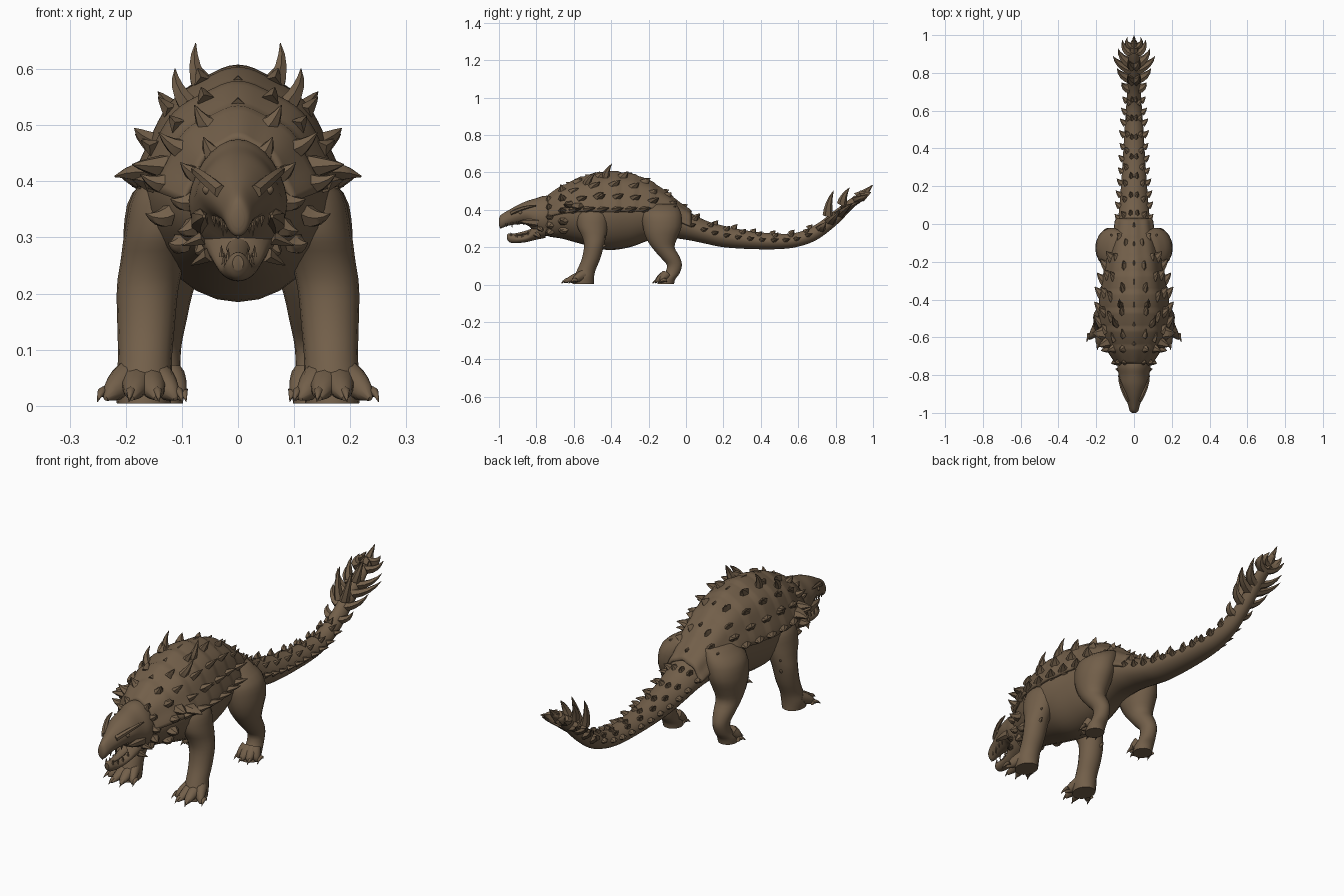
import bpy, bmesh, math, random
from mathutils import Vector

random.seed(4)
if "Cube" in bpy.data.objects:
    bpy.data.objects.remove(bpy.data.objects["Cube"])

hide = bpy.data.materials.new("brown_hide")
hide.use_nodes = True
hide.diffuse_color = (0.17, 0.115, 0.068, 1)
hide.node_tree.nodes["Principled BSDF"].inputs["Base Color"].default_value = (0.17, 0.115, 0.068, 1)
hide.node_tree.nodes["Principled BSDF"].inputs["Roughness"].default_value = 0.8


def finish(bm, name, angle=40):
    bmesh.ops.recalc_face_normals(bm, faces=bm.faces)
    mesh = bpy.data.meshes.new(name)
    bm.to_mesh(mesh)
    bm.free()
    mesh.materials.append(hide)
    ob = bpy.data.objects.new(name, mesh)
    bpy.context.collection.objects.link(ob)
    bpy.ops.object.select_all(action='DESELECT')
    bpy.context.view_layer.objects.active = ob
    ob.select_set(True)
    bpy.ops.object.shade_smooth_by_angle(angle=math.radians(angle))
    return ob


def spline(rows, t):
    # smooth curve through the rows, t counted in rows
    i = max(0, min(int(t), len(rows) - 2))
    f = t - i
    a, b, c, d = [rows[max(0, min(k, len(rows) - 1))] for k in range(i - 1, i + 3)]
    return [q + f * (r - p) / 2 + f * f * (2 * p - 5 * q + 4 * r - s) / 2
            + f ** 3 * (3 * q - p - 3 * r + s) / 2 for p, q, r, s in zip(a, b, c, d)]


def at_y(rows, y):
    for i in range(len(rows) - 1):
        if y <= rows[i + 1][0]:
            return spline(rows, i + (y - rows[i][0]) / (rows[i + 1][0] - rows[i][0]))
    return rows[-1]


def skin(bm, rings, closed=True):
    loops = [[bm.verts.new(p) for p in ring] for ring in rings]
    n = len(loops[0])
    for a, b in zip(loops, loops[1:]):
        for i in range(n if closed else n - 1):
            j = (i + 1) % n
            bm.faces.new((a[i], a[j], b[j], b[i]))
    if closed:
        bm.faces.new(loops[0])
        bm.faces.new(loops[-1])


def section(row, deg, grow=0):
    # oval outline whose upper half narrows like a roof
    y, low, high, half = row
    a = math.radians(deg)
    roof = 1 - 0.15 * max(0, math.sin(a))
    return Vector(((half + grow) * math.cos(a) * roof, y,
                   (low + high) / 2 + ((high - low) / 2 + grow) * math.sin(a)))


def loft(name, rows, steps=5, n=28):
    bm = bmesh.new()
    count = (len(rows) - 1) * steps
    skin(bm, [[section(spline(rows, k / steps), 360 * i / n) for i in range(n)]
              for k in range(count + 1)])
    return finish(bm, name)


def horn(bm, base, tip, r, bend=(0, 0, 0), sides=6, stretch=1.3, power=0.8):
    base, tip, bend = Vector(base), Vector(tip), Vector(bend)
    d = (tip - base).normalized()
    ref = Vector((0, 1, 0)) if abs(d.y) < 0.85 else Vector((0, 0, 1))
    u = (ref - d * ref.dot(d)).normalized()
    v = d.cross(u)
    rings = []
    for t in (0, 0.25, 0.5, 0.75, 0.98):
        c = base.lerp(tip, t) + bend * 4 * t * (1 - t)
        k = r * (1 - t) ** power
        rings.append([c + u * k * stretch * math.cos(2 * math.pi * i / sides)
                      + v * k * math.sin(2 * math.pi * i / sides) for i in range(sides)])
    skin(bm, rings)


def pair(bm, base, tip, r, bend=(0, 0, 0), **kw):
    for s in (1, -1):
        horn(bm, *[(s * p[0], p[1], p[2]) for p in (base, tip)], r, (s * bend[0], bend[1], bend[2]), **kw)


# Body and tail: y, underside, top, half width
body = [(-.80, .30, .42, .05), (-.74, .26, .465, .085), (-.66, .245, .515, .13), (-.55, .215, .565, .165),
        (-.42, .185, .592, .172), (-.3, .20, .58, .155), (-.2, .235, .545, .135), (-.1, .25, .48, .112),
        (0, .24, .40, .088), (.1, .22, .345, .077), (.2, .20, .315, .069), (.35, .19, .285, .059),
        (.5, .19, .272, .05), (.6, .203, .28, .043), (.7, .24, .325, .036), (.8, .315, .40, .031),
        (.88, .395, .46, .03), (.95, .462, .497, .022), (.98, .49, .51, .006)]
loft("body_and_tail", body)

# Shell over the back, made of overlapping bands
bm = bmesh.new()
rings = []
y = -0.735
while y < 0.03:
    wave = ((y + .735) / .095) % 1
    row = at_y(body, y)
    rings.append([section(row, 180 * i / 32, .003 + .006 * wave + .003 * math.cos(i * math.pi / 4))
                  for i in range(33)])
    y += 0.0136
skin(bm, rings, closed=False)
shell = finish(bm, "back_shell", 50)
thick = shell.modifiers.new("thickness", 'SOLIDIFY')
thick.thickness = 0.012
thick.offset = 0

# Head with a beaked snout and an open lower jaw
head = [(-1, .318, .35, .01), (-.99, .302, .372, .022), (-.95, .315, .397, .034), (-.9, .322, .425, .052),
        (-.85, .318, .447, .07), (-.8, .275, .462, .08), (-.755, .26, .475, .088), (-.7, .27, .47, .08)]
loft("skull", head)
jaw = [(-.957, .242, .268, .01), (-.94, .225, .274, .022), (-.9, .222, .264, .029), (-.85, .228, .275, .038),
       (-.81, .238, .32, .052), (-.75, .25, .38, .072)]
loft("lower_jaw", jaw)
loft("tongue", [(-.93, .26, .272, .008), (-.9, .258, .277, .016), (-.85, .265, .29, .02), (-.8, .28, .31, .022)], n=12)

bm = bmesh.new()
pair(bm, (.03, -.935, .381), (.082, -.80, .422), .013, (.008, 0, .008), stretch=1, power=.4)
pair(bm, (.066, -.79, .33), (.06, -.89, .338), .02, (.004, 0, 0), stretch=1.2, power=.5)
horn(bm, (0, -.975, .33), (0, -.992, .297), .018, stretch=.8)
finish(bm, "brows_cheeks_and_beak")

bm = bmesh.new()
for s in (1, -1):
    res = bmesh.ops.create_uvsphere(bm, u_segments=10, v_segments=6, radius=.009)
    bmesh.ops.translate(bm, verts=res['verts'], vec=(s * .055, -.885, .385))
finish(bm, "eyes")

bm = bmesh.new()
for i in range(4):
    y = -.96 + i * .03
    up, low = at_y(head, y), at_y(jaw, max(y + .025, -.94))
    pair(bm, (up[3] * .7, y, up[1] + .016), (up[3] * .65, y, up[1] - (.018 if i == 1 else .005)), .005)
    pair(bm, (low[3] * .75, low[0], low[2] - .014), (low[3] * .75, low[0], low[2] + .008), .005)
finish(bm, "teeth")

# Collar of spikes behind the skull
bm = bmesh.new()
for deg, size in ((-48, .025), (-25, .03), (0, .032), (28, .034), (55, .03)):
    a = math.radians(deg)
    base = section(at_y(body, -.725), deg, -.004)
    pair(bm, base, base + Vector((math.cos(a) * size, -.012, math.sin(a) * size + .004)), .02, (0, 0, -.005))
    base = section(at_y(body, -.655), deg + 8, -.004)
    pair(bm, base, base + Vector((math.cos(a) * size * 1.6, -.015, math.sin(a) * size + .014)), .024, (0, 0, -.008))
pair(bm, (.05, -.80, .27), (.085, -.775, .25), .014)
pair(bm, (.06, -.78, .30), (.1, -.765, .285), .014)
finish(bm, "collar_spikes")

# Rows of spikes along the shell: angle, first y, spacing, length
bm = bmesh.new()
for deg, start, gap, size in ((66, -.58, .12, .03), (42, -.6, .105, .032), (22, -.56, .095, .036), (3, -.6, .075, .04)):
    a = math.radians(deg)
    y = start
    while y < 0:
        k = size * (1.15 - abs(y + .4)) * random.uniform(.85, 1.15)
        base = section(at_y(body, y), deg, -.004)
        out = Vector((math.cos(a) * k, k * .9, math.sin(a) * k + k * .2)) * 1.1
        pair(bm, base, base + out, .018, (0, -.006, 0), stretch=1.9)
        y += gap
pair(bm, (.062, -.43, .56), (.075, -.395, .648), .02, (.008, -.01, 0))
pair(bm, (.085, -.53, .53), (.112, -.48, .602), .02, (.008, -.012, 0))
pair(bm, (.135, -.57, .41), (.222, -.575, .408), .032, (0, -.008, .008), stretch=1.6)
pair(bm, (.125, -.62, .425), (.19, -.65, .43), .026, stretch=1.4)
pair(bm, (.13, -.47, .46), (.185, -.44, .495), .024, (.006, -.01, 0), stretch=1.5)
for i in range(7):
    y = -.62 + i * .1
    top = section(at_y(body, y), 90)
    horn(bm, top - Vector((0, .01, .006)), top + Vector((0, .03, .014)), .014, stretch=1.6)
finish(bm, "shell_spikes")

# Rows of spikes along the tail, shrinking to the rear
bm = bmesh.new()
for deg, size, count, gap in ((8, .03, 11, .062), (45, .024, 8, .085), (75, .022, 7, .1)):
    a = math.radians(deg)
    for i in range(count):
        y = .03 + i * gap + deg * .0004
        base = section(at_y(body, y), deg, -.004)
        k = size * random.uniform(.85, 1.15)
        pair(bm, base, base + Vector((math.cos(a) * k, k * .8, math.sin(a) * k + k * .15)), .013, (0, -.005, 0), stretch=1.7)
finish(bm, "tail_spikes")

# Fan of long blades at the tail tip
bm = bmesh.new()
for y, x, lift, back in ((.72, .065, .04, .03), (.77, .09, .06, .055), (.82, .112, .06, .07),
                         (.85, .085, .045, .08), (.91, .062, .03, .065), (.94, .035, .02, .05)):
    low = at_y(body, y)
    z = (low[1] + low[2]) / 2
    pair(bm, (.012, y, z), (x, y + back, z + lift), .022, (.014, -.008, -.006), stretch=1.5)
pair(bm, (.012, .76, .365), (.032, .79, .505), .02, (.005, -.01, 0), stretch=1.5)
pair(bm, (.012, .835, .425), (.03, .875, .52), .02, (.005, -.01, 0), stretch=1.5)
horn(bm, (0, .92, .465), (0, 1, .535), .024, (0, 0, -.006))
finish(bm, "tail_tip_blades")

# Legs: x, y, z, half width, half depth; then toes as x, y
front = [(.09, -.50, .43, .045, .06), (.12, -.50, .38, .066, .085), (.138, -.50, .31, .064, .082),
         (.151, -.492, .26, .058, .066), (.161, -.492, .21, .055, .054), (.164, -.507, .14, .051, .05),
         (.166, -.532, .08, .048, .05), (.168, -.545, .04, .052, .054), (.168, -.55, .004, .048, .058)]
hind = [(.07, -.13, .43, .05, .08), (.108, -.13, .38, .08, .106), (.127, -.127, .31, .077, .105),
        (.132, -.13, .25, .068, .085), (.136, -.122, .2, .055, .062), (.137, -.088, .15, .045, .054),
        (.137, -.062, .105, .036, .041), (.138, -.074, .06, .036, .04), (.14, -.1, .03, .043, .044),
        (.14, -.108, .004, .042, .045)]
front_toes = ((.11, -.615), (.145, -.65), (.19, -.655), (.237, -.612))
hind_toes = ((.10, -.15), (.13, -.168), (.165, -.163), (.192, -.135))
for label, rows, toes in (("front", front, front_toes), ("hind", hind, hind_toes)):
    for side, s in (("left", 1), ("right", -1)):
        bm = bmesh.new()
        rings = []
        for k in range((len(rows) - 1) * 3 + 1):
            x, y, z, rx, ry = spline(rows, k / 3)
            rings.append([(s * (x + rx * math.cos(i * math.pi / 9)), y + ry * math.sin(i * math.pi / 9), z)
                          for i in range(18)])
        skin(bm, rings)
        x, y, z = rows[-1][:3]
        for tx, ty in toes:
            horn(bm, (s * (x * .65 + tx * .35), y, .048), (s * tx, ty, .012), .034, (0, 0, .004), sides=10, stretch=.85, power=.5)
            horn(bm, (s * tx, ty + .03, .024), (s * (tx + (tx - x) * .2), ty - .014, .006), .012, (0, 0, .008), stretch=1)
        if label == "front":
            for z in (.25, .2):
                horn(bm, (s * .17, -.465, z), (s * .18, -.425, z + .012), .014)
        finish(bm, f"{side}_{label}_leg", 60)
